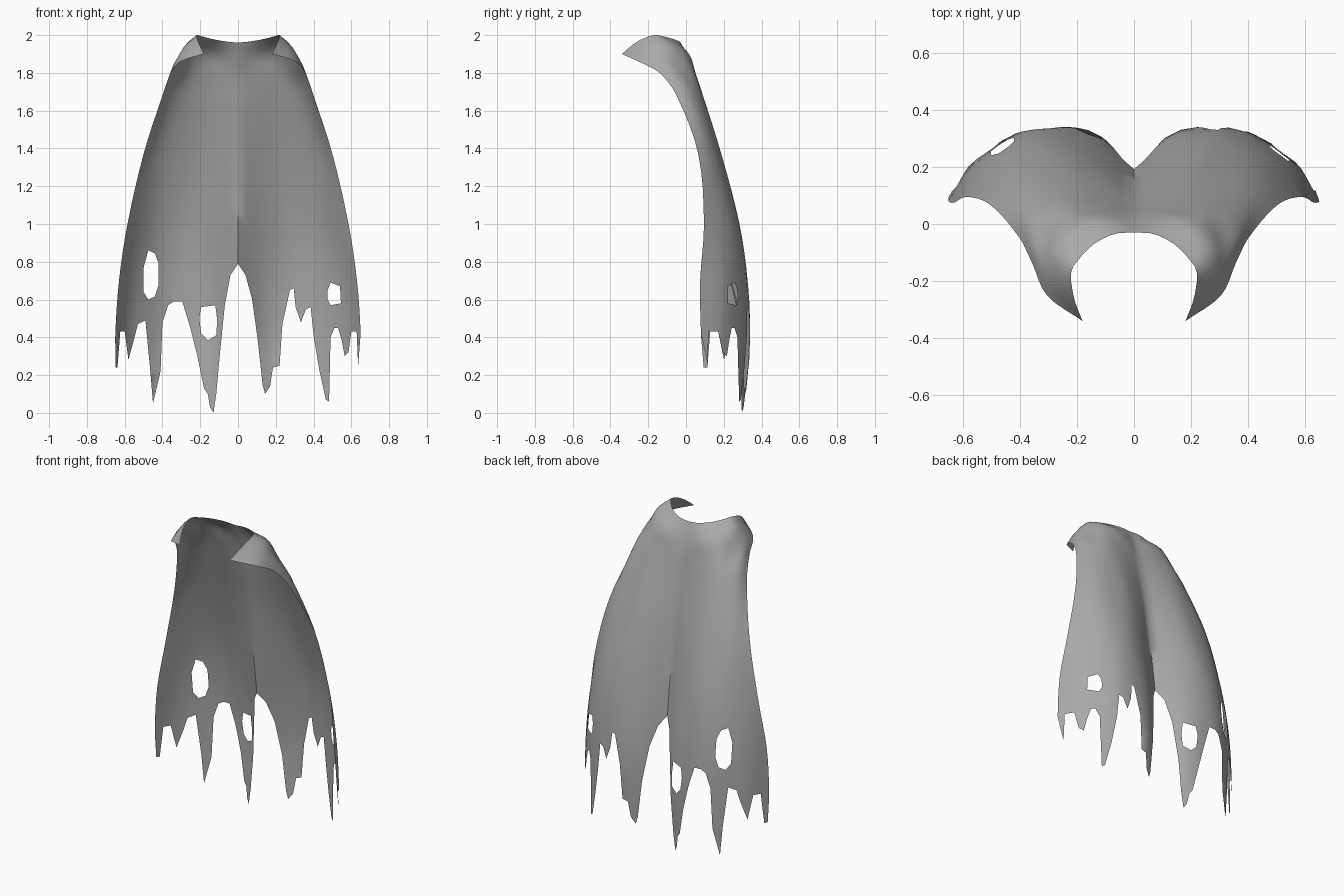
import bpy
import bmesh
from math import sin, asin
from mathutils import Vector
from mathutils.geometry import delaunay_2d_cdt

default_cube = bpy.data.objects.get("Cube")
if default_cube:
    bpy.data.objects.remove(default_cube, do_unlink=True)

COLUMNS = 6      # spans from the spine to the front edge
BEND = 1.2       # how strongly the columns crowd toward the front edge


def column_ratio(u):
    """Sideways position of a column as a share of the half width."""
    return sin(u * BEND) / sin(BEND)


def ratio_to_column(ratio):
    return asin(max(-1, min(1, ratio)) * sin(BEND)) / BEND


def draped_row(z, half_width, depths):
    """Level cross-section of the hanging cloth, spine to front edge."""
    return [Vector((half_width * column_ratio(i / COLUMNS), y, z))
            for i, y in enumerate(depths)]


def shoulder_row(*points):
    return [Vector(p) for p in points]


# Half cross-sections, from hem to collar
levels = [0, .4, .7, 1, 1.37, 1.68, 1.8, 1.88, 1.98]
rows = [
    draped_row(0, .655, (.2, .3, .315, .31, .27, .19, .1)),
    draped_row(.4, .65, (.21, .32, .34, .325, .265, .19, .08)),
    draped_row(.7, .63, (.2, .295, .325, .315, .26, .185, .075)),
    draped_row(1, .585, (.165, .24, .28, .275, .235, .165, .095)),
    draped_row(1.37, .5, (.115, .16, .187, .18, .16, .12, .065)),
    shoulder_row((0, .06, 1.66), (.1, .08, 1.67), (.19, .09, 1.68),
                 (.27, .075, 1.7), (.335, .04, 1.71), (.38, 0, 1.7),
                 (.4, -.05, 1.68)),
    shoulder_row((0, .035, 1.78), (.09, .05, 1.785), (.175, .05, 1.8),
                 (.25, .03, 1.82), (.305, -.03, 1.83), (.345, -.09, 1.83),
                 (.355, -.14, 1.8)),
    shoulder_row((0, .005, 1.87), (.08, .02, 1.88), (.16, .015, 1.9),
                 (.23, -.03, 1.93), (.28, -.1, 1.94), (.3, -.18, 1.91),
                 (.305, -.25, 1.86)),
    shoulder_row((0, -.03, 1.96), (.07, -.035, 1.967), (.14, -.07, 1.98),
                 (.19, -.12, 1.993), (.22, -.17, 2), (.21, -.26, 1.965),
                 (.18, -.34, 1.9)),
]


def spline(knots, points, t):
    """Smooth curve through points placed at uneven knots."""
    last = len(knots) - 1
    t = max(knots[0], min(knots[last], t))
    i = 0
    while i < last - 1 and t > knots[i + 1]:
        i += 1

    def tangent(k):
        a, b = max(k - 1, 0), min(k + 1, last)
        return (points[b] - points[a]) / (knots[b] - knots[a])

    span = knots[i + 1] - knots[i]
    s = (t - knots[i]) / span
    blend = s * s * (3 - 2 * s)
    return (points[i].lerp(points[i + 1], blend)
            + tangent(i) * span * s * (1 - s) ** 2
            - tangent(i + 1) * span * s * s * (1 - s))


def cloth_point(u, level):
    """Point on the cloth; u runs from -1 (right edge) to 1 (left edge)."""
    column = [spline(levels, [row[c] for row in rows], level)
              for c in range(COLUMNS + 1)]
    p = spline(list(range(COLUMNS + 1)), column, abs(u) * COLUMNS)
    return Vector((p.x if u >= 0 else -p.x, p.y, p.z))


def to_cloth(points):
    """Turn flat pattern points (x, z) into cloth coordinates."""
    return [Vector((ratio_to_column(x / cloth_point(1, z).x), z))
            for x, z in points]


# Tattered hem, right side to left side
hem = to_cloth([
    (-.66, .4), (-.65, .24), (-.64, .24), (-.625, .43), (-.6, .43),
    (-.58, .28), (-.55, .39), (-.53, .47), (-.49, .49), (-.465, .23),
    (-.45, .05), (-.41, .22), (-.4, .48), (-.37, .57), (-.34, .59),
    (-.295, .59), (-.255, .46), (-.215, .3), (-.18, .13), (-.16, .1),
    (-.148, .03), (-.13, 0), (-.115, .1), (-.095, .32), (-.07, .57),
    (-.04, .73), (0, .79), (.04, .73), (.075, .6), (.105, .38),
    (.13, .15), (.143, .1), (.17, .14), (.185, .24), (.22, .25),
    (.235, .47), (.275, .65), (.295, .66), (.305, .56), (.333, .48),
    (.36, .55), (.385, .56), (.4, .41), (.43, .23), (.465, .07),
    (.482, .06), (.49, .4), (.51, .45), (.53, .45), (.55, .38),
    (.565, .3), (.585, .32), (.6, .43), (.63, .43), (.638, .25),
    (.66, .42),
])

# Torn holes
holes = [to_cloth(loop) for loop in (
    [(-.475, .86), (-.44, .845), (-.42, .79), (-.42, .68),
     (-.44, .615), (-.475, .6), (-.5, .64), (-.5, .77)],
    [(-.195, .56), (-.12, .57), (-.11, .49), (-.115, .41),
     (-.16, .385), (-.195, .42), (-.205, .5)],
    [(.49, .69), (.54, .67), (.545, .58), (.49, .57),
     (.475, .6), (.475, .65)],
)]
outline = hem + [Vector((1, 3)), Vector((-1, 3))]


def inside(p, loop):
    hit = False
    for a, b in zip(loop, loop[1:] + loop[:1]):
        if (a.y > p.y) != (b.y > p.y):
            if p.x < a.x + (p.y - a.y) * (b.x - a.x) / (b.y - a.y):
                hit = not hit
    return hit


# Flat pattern: regular weave plus the torn edges
pattern, seams = [], []
for loop, closed in [(hem, False)] + [(h, True) for h in holes]:
    start, count = len(pattern), len(loop)
    pattern += loop
    seams += [(start + i, start + (i + 1) % count)
              for i in range(count if closed else count - 1)]

ACROSS, STEPS = 15, 4
heights = [-.1]
for low, high in zip(levels, levels[1:]):
    heights += [low + (high - low) * k / STEPS for k in range(STEPS)]
heights.append(levels[-1])
pattern += [Vector((i / ACROSS, h)) for h in heights
            for i in range(-ACROSS, ACROSS + 1)]
flat, _, faces, *_ = delaunay_2d_cdt(pattern, seams, [], 0, 1e-5)

# Drape the pattern, leaving out everything torn away
bm = bmesh.new()
verts = [bm.verts.new(cloth_point(p.x, p.y)) for p in flat]
for face in faces:
    middle = sum((flat[i] for i in face), Vector((0, 0))) / len(face)
    if inside(middle, outline) and not any(inside(middle, h) for h in holes):
        bm.faces.new([verts[i] for i in reversed(face)])
bmesh.ops.delete(bm, geom=[v for v in bm.verts if not v.link_faces],
                 context='VERTS')

mesh = bpy.data.meshes.new("tattered_cape")
bm.to_mesh(mesh)
bm.free()
cape = bpy.data.objects.new("tattered_cape", mesh)
bpy.context.collection.objects.link(cape)

# Plain grey cloth
cloth = bpy.data.materials.new("grey_cloth")
cloth.use_nodes = True
grey = (.4, .4, .4, 1)
cloth.diffuse_color = grey
cloth.node_tree.nodes["Principled BSDF"].inputs["Base Color"].default_value = grey
mesh.materials.append(cloth)

bpy.ops.object.select_all(action='DESELECT')
cape.select_set(True)
bpy.context.view_layer.objects.active = cape
bpy.ops.object.shade_smooth_by_angle(angle=1.05)
